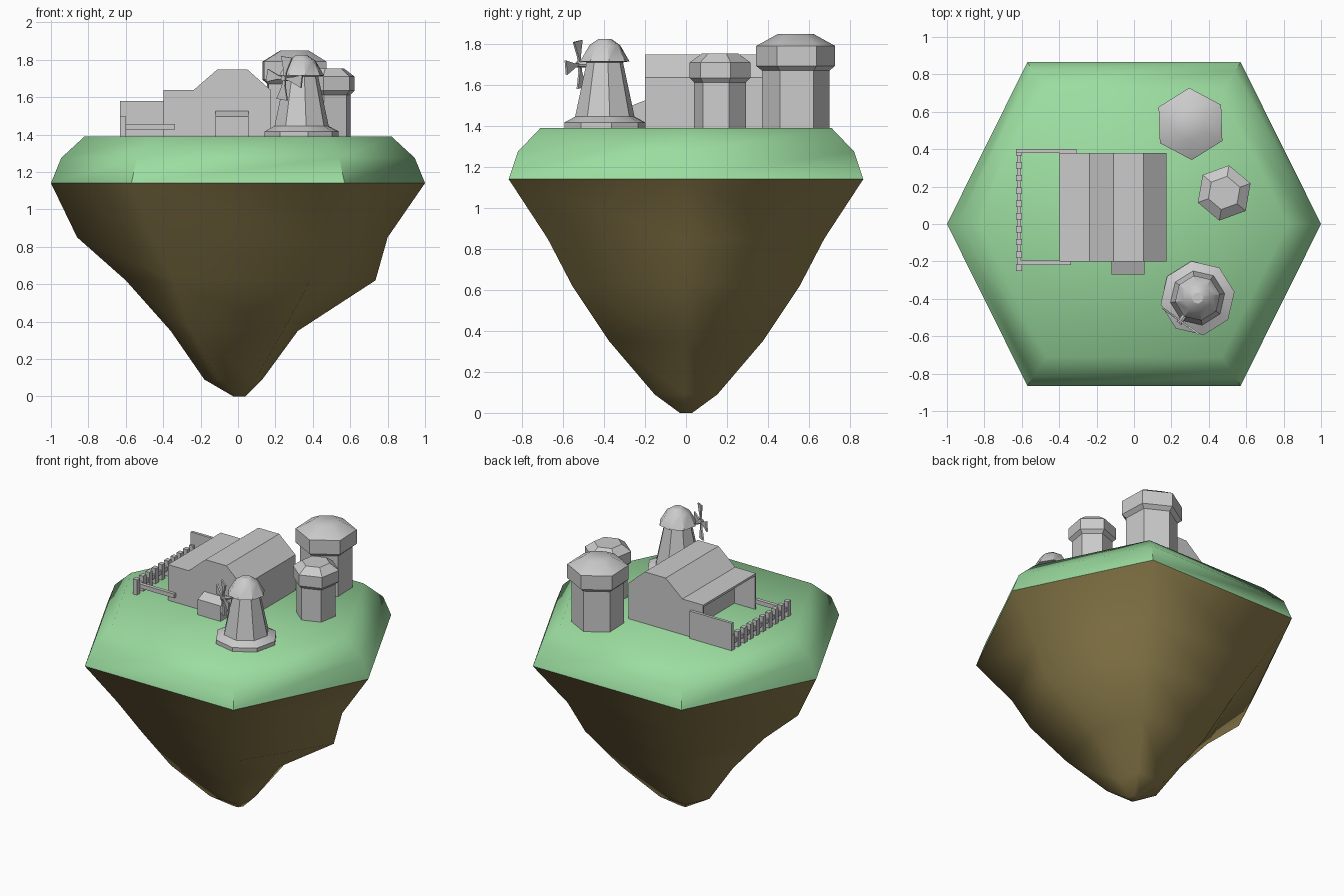
import bpy, bmesh
from math import sin, cos, pi, radians
from mathutils import Matrix, Vector

if "Cube" in bpy.data.objects:
    bpy.data.objects.remove(bpy.data.objects["Cube"])

GROUND = 1.39


def material(name, rgb):
    m = bpy.data.materials.new(name)
    m.diffuse_color = (*rgb, 1)
    m.use_nodes = True
    m.node_tree.nodes["Principled BSDF"].inputs["Base Color"].default_value = m.diffuse_color
    return m


def finish(name, bm, smooth=None, mat=None):
    bmesh.ops.recalc_face_normals(bm, faces=bm.faces)
    me = bpy.data.meshes.new(name)
    bm.to_mesh(me)
    bm.free()
    ob = bpy.data.objects.new(name, me)
    bpy.context.collection.objects.link(ob)
    if mat:
        me.materials.append(mat)
    if smooth:
        bpy.ops.object.select_all(action='DESELECT')
        ob.select_set(True)
        bpy.context.view_layer.objects.active = ob
        bpy.ops.object.shade_smooth_by_angle(angle=radians(smooth))
    return ob


def loft(name, rings, first=True, last=True, smooth=None, mat=None):
    """Skin a stack of equal-sized point rings."""
    bm = bmesh.new()
    vs = [[bm.verts.new(p) for p in r] for r in rings]
    n = len(vs[0])
    for a, b in zip(vs, vs[1:]):
        for i in range(n):
            j = (i + 1) % n
            bm.faces.new((a[i], a[j], b[j], b[i]))
    if first:
        bm.faces.new(vs[0])
    if last:
        bm.faces.new(vs[-1])
    return finish(name, bm, smooth, mat)


def add_box(bm, x0, x1, y0, y1, z0, z1):
    m = Matrix.Translation(((x0 + x1) / 2, (y0 + y1) / 2, (z0 + z1) / 2))
    m = m @ Matrix.Diagonal((x1 - x0, y1 - y0, z1 - z0, 1))
    bmesh.ops.create_cube(bm, size=1, matrix=m)


def boxes(name, *dims):
    bm = bmesh.new()
    for d in dims:
        add_box(bm, *d)
    return finish(name, bm)


def tower(name, x, y, sides, turn, profile):
    """Turn an (r, z) profile into a faceted tower."""
    rings = [[(x + r * cos(radians(turn) + 2 * pi * i / sides),
               y + r * sin(radians(turn) + 2 * pi * i / sides), z)
              for i in range(sides)] for r, z in profile]
    return loft(name, rings, smooth=35)


def hexagon(left, right, half, z):
    k = half / 0.865 * 0.57
    c = (left + right) / 2 * 0.3
    return [(right, 0, z), (c + k, half, z), (c - k, half, z),
            (left, 0, z), (c - k, -half, z), (c + k, -half, z)]


# Floating island: grass cap and rock
grass = material("grass", (0.33, 0.72, 0.35))
earth = material("earth", (0.26, 0.20, 0.07))
loft("grass_cap", [hexagon(-1, 1, 0.865, 1.14), hexagon(-0.945, 0.945, 0.82, 1.275),
                   hexagon(-0.82, 0.82, 0.71, GROUND)], first=False, smooth=50, mat=grass)
rock = [(-1, 1, 0.865, 1.14), (-0.86, 0.80, 0.675, 0.85), (-0.60, 0.735, 0.555, 0.62),
        (-0.36, 0.32, 0.375, 0.35), (-0.18, 0.13, 0.153, 0.09), (-0.025, 0.04, 0.03, 0)]
loft("rock", [hexagon(*r) for r in rock], first=False, smooth=75, mat=earth)

# Barn body, with the open lean-to on its left
outline = [(-0.238, GROUND), (0.175, GROUND), (0.175, 1.637),
           (0.05, 1.748), (-0.11, 1.748), (-0.238, 1.637)]
loft("barn", [[(x, y, z) for x, z in outline] for y in (-0.2, 0.38)])
boxes("lean_to",
      (-0.398, -0.238, -0.2, 0.38, 1.622, 1.637),
      (-0.398, -0.238, -0.2, -0.19, GROUND, 1.622),
      (-0.398, -0.238, 0.37, 0.38, GROUND, 1.622))

# Sloped porch at the barn front
porch = [(-0.2, GROUND), (-0.27, GROUND), (-0.27, 1.497), (-0.2, 1.525)]
loft("porch", [[(x, y, z) for y, z in porch] for x in (-0.12, 0.055)])

# Yard: back panel, front rail, picket fence
boxes("yard_panel", (-0.63, -0.307, 0.38, 0.4, GROUND, 1.58))
boxes("front_rail", (-0.605, -0.337, -0.22, -0.195, 1.427, 1.456))
pitch = 0.65 / 9.5
boxes("picket_fence", (-0.625, -0.605, -0.25, 0.4, 1.427, 1.456),
      *[(-0.631, -0.6, -0.25 + i * pitch, -0.25 + (i + 0.5) * pitch, GROUND, 1.495)
        for i in range(10)])

# Silos
tower("large_silo", 0.302, 0.535, 6, 92,
      [(0.165, GROUND), (0.165, 1.67), (0.193, 1.693), (0.193, 1.79), (0.088, 1.848)])
tower("small_silo", 0.482, 0.166, 6, 80,
      [(0.128, GROUND), (0.128, 1.612), (0.15, 1.634), (0.15, 1.71), (0.09, 1.753)])

# Windmill tower with domed cap
tower("windmill", 0.34, -0.396, 8, 99.5,
      [(0.2, GROUND), (0.2, 1.417), (0.147, 1.445), (0.09, 1.71),
       (0.122, 1.715), (0.075, 1.795), (0.03, 1.825)])

# Windmill sails: four flared blades and a shaft, built facing -y then turned
place = Matrix.Translation((0.249, -0.519, 1.70)) @ Matrix.Rotation(radians(-35.6), 4, 'Z')
bm = bmesh.new()
for k in range(4):
    spin = place @ Matrix.Rotation(radians(8 + 90 * k), 4, 'Y')
    blade = [(-0.007, 0), (0.007, 0), (0.01, 0.04), (0.035, 0.115), (-0.035, 0.115), (-0.01, 0.04)]
    f, b = [[bm.verts.new(spin @ Vector((x, y, z))) for x, z in blade] for y in (-0.005, 0.005)]
    bm.faces.new(f)
    bm.faces.new(b[::-1])
    for i in range(6):
        j = (i + 1) % 6
        bm.faces.new((f[i], f[j], b[j], b[i]))
bmesh.ops.create_cone(bm, cap_ends=True, segments=8, radius1=0.015, radius2=0.015, depth=0.12,
                      matrix=place @ Matrix.Translation((0, 0.045, 0)) @ Matrix.Rotation(pi / 2, 4, 'X'))
finish("windmill_sails", bm)
